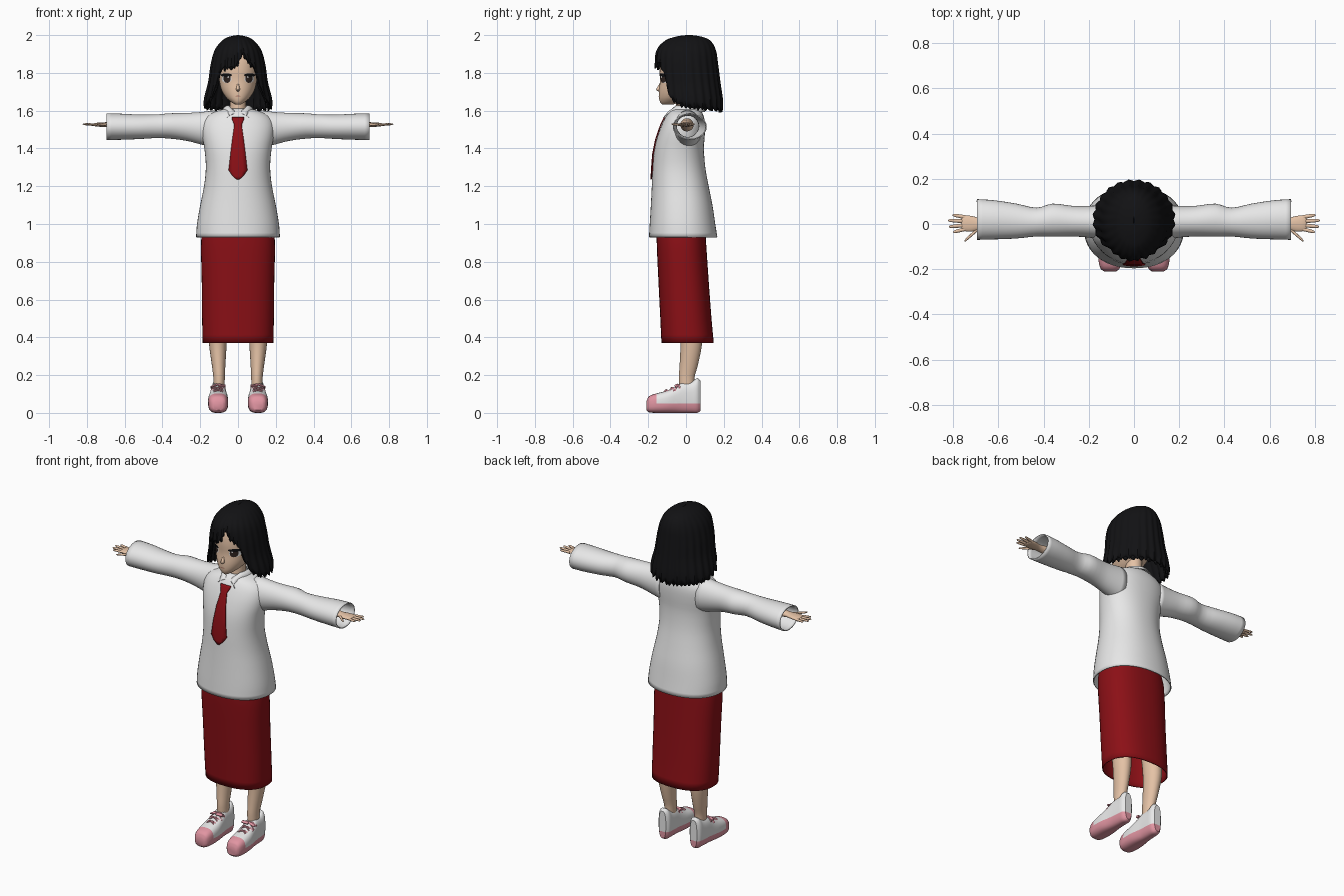
import bpy, bmesh, math, random
from mathutils import Vector

random.seed(4)
if "Cube" in bpy.data.objects:
    bpy.data.objects.remove(bpy.data.objects["Cube"], do_unlink=True)


def material(name, r, g, b):
    m = bpy.data.materials.new(name)
    m.use_nodes = True
    m.diffuse_color = (r, g, b, 1)
    shader = next(n for n in m.node_tree.nodes if n.type == 'BSDF_PRINCIPLED')
    shader.inputs["Base Color"].default_value = (r, g, b, 1)
    shader.inputs["Roughness"].default_value = 0.8
    return m


HAIR = material("hair black", .006, .006, .007)
WHITE = material("cloth white", .8, .8, .8)
RED = material("cloth red", .26, .005, .008)
SKIN = material("skin", .78, .54, .38)
PINK = material("shoe pink", .75, .3, .36)
BROWN = material("eye brown", .03, .018, .015)
LIP = material("lip", .4, .16, .12)
parts = []


def finish(name, bm, mats, mirror=False, thick=0):
    bmesh.ops.recalc_face_normals(bm, faces=bm.faces)
    mesh = bpy.data.meshes.new(name)
    bm.to_mesh(mesh)
    bm.free()
    for m in mats:
        mesh.materials.append(m)
    ob = bpy.data.objects.new(name, mesh)
    bpy.context.collection.objects.link(ob)
    if thick:
        ob.modifiers.new("Thickness", 'SOLIDIFY').thickness = thick
    if mirror:
        ob.modifiers.new("Mirror", 'MIRROR')
    parts.append(ob)
    return ob


def sample(rows, t):
    """Smooth interpolation of a table whose first column is the parameter."""
    i = 0
    while i < len(rows) - 2 and t > rows[i + 1][0]:
        i += 1
    a, b = rows[i], rows[i + 1]
    p, q = rows[max(i - 1, 0)], rows[min(i + 2, len(rows) - 1)]
    h = b[0] - a[0]
    s = min(max((t - a[0]) / h, 0), 1)
    out = []
    for k in range(1, len(a)):
        ma = (b[k] - p[k]) / (b[0] - p[0]) * h
        mb = (q[k] - a[k]) / (q[0] - a[0]) * h
        out.append((2*s**3 - 3*s*s + 1) * a[k] + (s**3 - 2*s*s + s) * ma
                   + (3*s*s - 2*s**3) * b[k] + (s**3 - s*s) * mb)
    return out


def place(axis, t, u, v):
    return {'x': (t, u, v), 'y': (u, t, v), 'z': (u, v, t)}[axis]


def skin_rows(bm, rings, closed=True):
    n = len(rings[0])
    for a, b in zip(rings, rings[1:]):
        for i in range(n if closed else n - 1):
            j = (i + 1) % n
            bm.faces.new((a[i], a[j], b[j], b[i]))


def loft(bm, axis, rows, sides=32, steps=3, power=2, caps=True):
    """Tube along an axis; each row is (position, u low, u high, v low, v high)."""
    stops = [a[0] + (b[0] - a[0]) * k / steps for a, b in zip(rows, rows[1:]) for k in range(steps)]
    rings = []
    for t in stops + [rows[-1][0]]:
        u0, u1, v0, v1 = sample(rows, t)
        ring = []
        for i in range(sides):
            c, s = math.cos(math.tau * i / sides), math.sin(math.tau * i / sides)
            c, s = (math.copysign(abs(w) ** (2 / power), w) for w in (c, s))
            ring.append(bm.verts.new(place(axis, t, (u0 + u1 + (u1 - u0) * c) / 2, (v0 + v1 + (v1 - v0) * s) / 2)))
        rings.append(ring)
    skin_rows(bm, rings)
    if caps:
        bm.faces.new(rings[0])
        bm.faces.new(rings[-1])


def loft_part(name, axis, rows, mat, mirror=False, thick=0, **kw):
    bm = bmesh.new()
    loft(bm, axis, rows, **kw)
    return finish(name, bm, [mat], mirror, thick)


def sym(rows):
    return [(z, -w, w, f, b) for z, w, f, b in rows]


def front_y(rows, x, z, power=2):
    u0, u1, v0, v1 = sample(rows, z)
    return (v0 + v1) / 2 - (v1 - v0) / 2 * max(0, 1 - abs(x / u1) ** power) ** (1 / power)


# Shirt and skirt
SHIRT = sym([(.93, .222, -.196, .166), (1, .217, -.192, .155), (1.1, .2, -.186, .14), (1.2, .18, -.181, .12),
             (1.3, .17, -.177, .102), (1.4, .178, -.167, .095), (1.48, .192, -.146, .1), (1.54, .188, -.122, .1),
             (1.58, .155, -.1, .09), (1.605, .09, -.078, .075), (1.612, .05, -.06, .06)])
loft_part("shirt", 'z', SHIRT, WHITE, thick=.006, sides=48, power=2.2, caps=False)
SLEEVE = [(.12, -.07, .085, 1.4, 1.602), (.2, -.06, .08, 1.422, 1.592), (.27, -.055, .08, 1.44, 1.588),
          (.36, -.055, .09, 1.452, 1.586), (.43, -.055, .072, 1.455, 1.58), (.52, -.064, .09, 1.45, 1.579),
          (.62, -.068, .105, 1.446, 1.584), (.695, -.07, .11, 1.445, 1.585)]
loft_part("sleeve", 'x', SLEEVE, WHITE, mirror=True, thick=.006, caps=False)
SKIRT = sym([(.37, .187, -.13, .147), (.5, .19, -.136, .135), (.7, .192, -.146, .12), (.94, .194, -.156, .104),
             (1.02, .17, -.15, .1)])
loft_part("skirt", 'z', SKIRT, RED, thick=.006, sides=48, power=2.4, caps=False)

# Collar: a folded band falling to a point on each side of the throat
bm = bmesh.new()
band = []
for i in range(17):
    a = math.pi * i / 16
    k = min(1, i / 5)
    top = Vector((.06 * math.sin(a), -.01 - .075 * math.cos(a), 1.588 + .04 * k))
    low = Vector((.09 * math.sin(a), .002 - .1 * math.cos(a), 1.595))
    low = low.lerp(Vector((.062, -.122, 1.562)), (1 - k) ** 1.5)
    mid = top.lerp(low, .5) + Vector((0, 0, .006))
    band.append([bm.verts.new(p) for p in (top, mid, low)])
skin_rows(bm, band, closed=False)
finish("collar", bm, [WHITE], mirror=True, thick=.005)

# Necktie: a knot and a widening blade lying on the shirt
bm = bmesh.new()
blade = []
for z, w in ((1.566, .032), (1.555, .032), (1.53, .02), (1.52, .02), (1.45, .03), (1.37, .04), (1.285, .05), (1.255, .03), (1.235, .006)):
    blade.append([bm.verts.new((w * k / 2, front_y(SHIRT, w * k / 2, z, 2.2) - .008, z)) for k in range(-2, 3)])
skin_rows(bm, blade, closed=False)
finish("necktie", bm, [RED], thick=.006)

# Head and neck
FACE = sym([(1.632, .014, -.126, -.07), (1.645, .036, -.137, -.03), (1.67, .064, -.143, .02), (1.71, .088, -.143, .07),
            (1.76, .1, -.138, .1), (1.82, .108, -.14, .12), (1.9, .106, -.125, .125), (1.96, .065, -.07, .085)])
loft_part("head", 'z', FACE, SKIN, power=2.1)
loft_part("neck", 'z', sym([(1.5, .06, -.07, .06), (1.59, .044, -.055, .045), (1.7, .044, -.05, .045)]), SKIN)
loft_part("nose", 'z', sym([(1.702, .004, -.146, -.13), (1.71, .01, -.159, -.13), (1.74, .005, -.142, -.13)]), SKIN, sides=10)


# Painted face details: thin plates laid on the face
def face_plate(name, cx, cz, rx, rz, lift, mat, mirror=True):
    bm = bmesh.new()
    rings = []
    for r in (1, .6, .15):
        ring = []
        for i in range(20):
            a = math.tau * i / 20
            x, z = cx + r * rx * math.cos(a), cz + r * rz * math.sin(a)
            ring.append(bm.verts.new((x, front_y(FACE, x, z, 2.1) - lift, z)))
        rings.append(ring)
    skin_rows(bm, rings)
    bm.faces.new(rings[-1])
    finish(name, bm, [mat], mirror)


face_plate("eye_white", .06, 1.768, .026, .021, .002, WHITE)
face_plate("iris", .058, 1.77, .019, .023, .004, BROWN)
face_plate("upper_lash", .062, 1.788, .031, .009, .005, HAIR)
face_plate("eye_highlight", .052, 1.778, .004, .005, .006, WHITE)
face_plate("mouth", 0, 1.677, .014, .0025, .002, LIP, mirror=False)

# Hair: two ragged shells, with a parted fringe and long sides
SHELL = sym([(1.59, .178, -.15, .195), (1.65, .184, -.16, .198), (1.75, .16, -.165, .184), (1.85, .145, -.167, .171),
             (1.925, .122, -.155, .158), (1.975, .08, -.105, .125), (1.994, .04, -.045, .075), (2, .002, 0, .03)])
half = [(.72, 1.8), (.86, 1.71), (1, 1.655), (1.5, 1.612), (math.pi, 1.595)]
HEM = [(-a, z) for a, z in reversed(half)] + [(-.1, 1.825), (.2, 1.89), (.4, 1.85)] + half


def hair_shell(name, scale, shift, count=144, levels=26):
    bm = bmesh.new()
    columns = []
    for i in range(count):
        a = -math.pi + math.tau * i / count
        tooth = abs((i + shift) % 6 - 3) / 3
        hem = sample(HEM, a)[0] + .022 * tooth + random.uniform(-.004, .004)
        column = []
        for k in range(levels + 1):
            s = k / levels
            z = 2 - (2 - hem) * s ** 1.8
            _, w, f, b = sample(SHELL, z)
            r = scale * (1 - .05 * s * tooth)
            column.append(bm.verts.new((w * r * math.sin(a), (f + b) / 2 - (b - f) / 2 * r * math.cos(a), z - (1 - scale) * .1)))
        columns.append(column)
    skin_rows(bm, columns + columns[:1], closed=False)
    bmesh.ops.remove_doubles(bm, verts=bm.verts, dist=.0003)
    finish(name, bm, [HAIR], thick=.008)


hair_shell("hair_outer", 1, 0)
hair_shell("hair_inner", .95, 3)

# Arms and hands
bm = bmesh.new()
loft(bm, 'x', [(.5, -.03, .04, 1.49, 1.56), (.64, -.024, .026, 1.505, 1.547), (.68, -.026, .026, 1.512, 1.54),
               (.72, -.034, .036, 1.514, 1.538), (.755, -.03, .036, 1.517, 1.535), (.762, -.024, .03, 1.521, 1.531)], sides=20)
for x0, y0, x1, y1 in ((.745, .03, .803, .04), (.75, .012, .822, .016), (.75, -.006, .818, -.012),
                       (.745, -.022, .8, -.036), (.685, -.018, .75, -.076)):
    finger = []
    for s, r in ((0, .009), (.5, .008), (.9, .006), (1, .002)):
        y, z = y0 + (y1 - y0) * s, 1.525 + .004 * s
        finger.append((x0 + (x1 - x0) * s, y - r, y + r, z - r * .8, z + r * .8))
    loft(bm, 'x', finger, sides=10)
finish("arm_and_hand", bm, [SKIN], mirror=True)

# Legs
LEG = [(.06, .072, .13, -.03, .045), (.18, .07, .13, -.038, .044), (.25, .067, .138, -.034, .062),
       (.37, .06, .154, -.03, .085), (.5, .058, .16, -.045, .08), (.95, .02, .17, -.09, .08)]
loft_part("leg", 'z', LEG, SKIN, mirror=True, sides=24)

# Shoes: white uppers with a pink sole and toe cap
bm = bmesh.new()
SHOE = [(-.21, .08, .132, .015, .06), (-.198, .064, .147, .004, .086), (-.16, .054, .157, 0, .102), (-.1, .052, .158, 0, .118),
        (-.05, .058, .15, 0, .142), (-.02, .062, .146, 0, .16), (.03, .064, .142, 0, .165), (.06, .067, .138, 0, .184),
        (.076, .08, .125, .01, .17)]
loft(bm, 'y', SHOE, power=2.8)
for co, no in (((0, 0, .05), (0, 0, 1)), ((0, -.155, 0), (0, 1, 0))):
    bmesh.ops.bisect_plane(bm, geom=bm.verts[:] + bm.edges[:] + bm.faces[:], plane_co=co, plane_no=no)
for f in bm.faces:
    c = f.calc_center_median()
    f.material_index = 1 if c.z < .05 or c.y < -.155 else 0
finish("shoe", bm, [WHITE, PINK], mirror=True)

# Laces: crossed bars up the front, and a bow
bm = bmesh.new()
for y in (-.105, -.075, -.045):
    for d in (-.012, .012):
        bar = []
        for x, e, drop in ((.065, -1, .022), (.085, -.5, .002), (.105, 0, -.004), (.125, .5, .002), (.145, 1, .022)):
            yy = y + d * e
            z = sample(SHOE, yy)[3] - drop
            bar.append((x, yy - .005, yy + .005, z - .004, z + .005))
        loft(bm, 'x', bar, sides=8)
for side in (-1, 1):
    bow = []
    for s, r in ((0, .004), (.5, .012), (1, .006)):
        bow.append((.105 + side * .04 * s, -.05 - r, -.05 + r, .15 - r * .6 - .012 * s, .15 + r * .6 - .012 * s))
    loft(bm, 'x', bow, sides=10)
finish("laces", bm, [PINK], mirror=True)

# Smooth shading with sharp edges kept
bpy.ops.object.select_all(action='DESELECT')
for ob in parts:
    ob.select_set(True)
bpy.context.view_layer.objects.active = parts[0]
bpy.ops.object.shade_smooth_by_angle(angle=math.radians(40))
